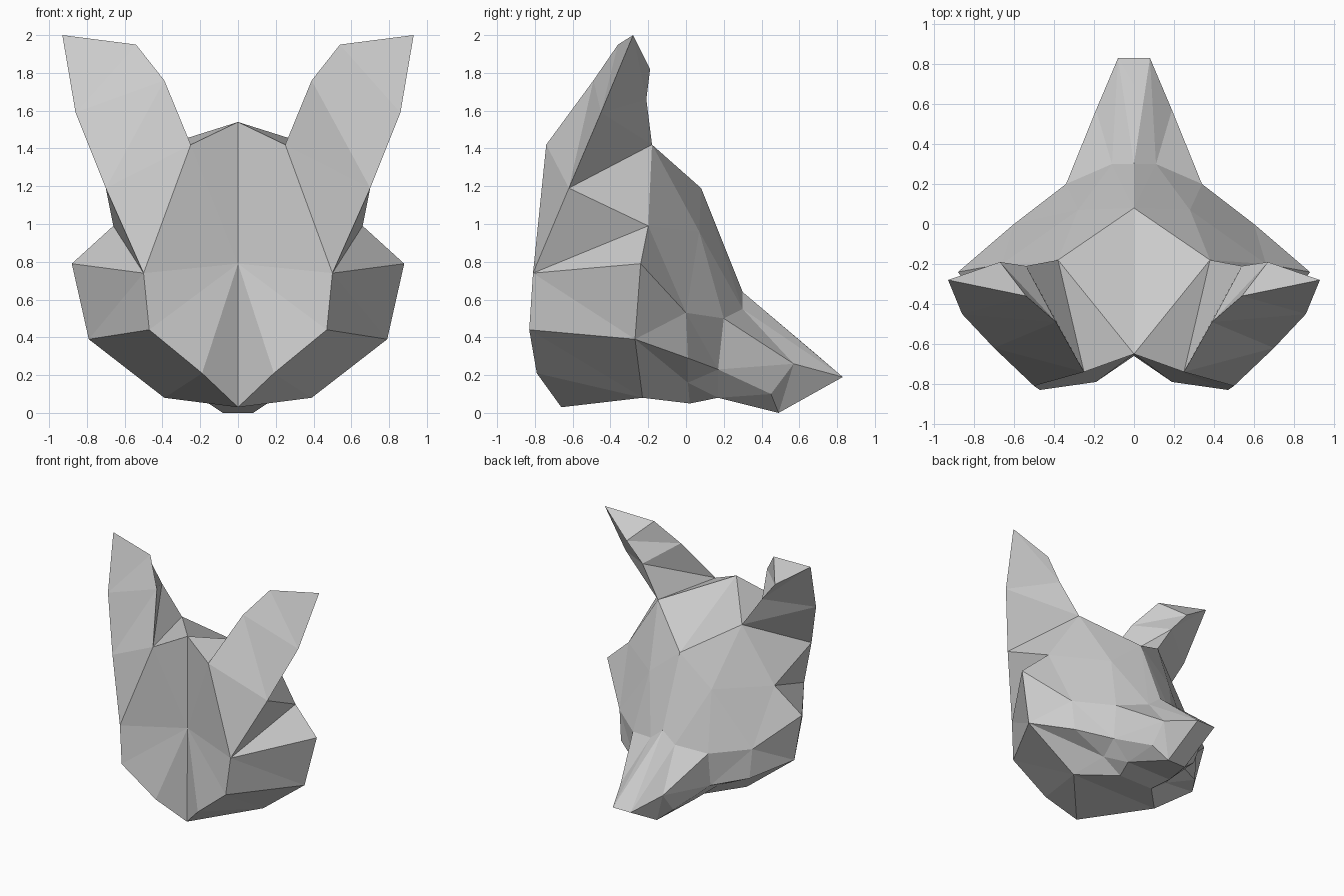
import bpy
import bmesh

cube = bpy.data.objects.get("Cube")
if cube:
    bpy.data.objects.remove(cube)

grey = bpy.data.materials.new("plain grey")
grey.use_nodes = True
grey.diffuse_color = (0.6, 0.6, 0.6, 1)
shader = grey.node_tree.nodes["Principled BSDF"]
shader.inputs["Base Color"].default_value = grey.diffuse_color
shader.inputs["Roughness"].default_value = 0.8


def stitch(bm, first, second, steps):
    """Zip two profiles with triangles; each step names the profile that advances."""
    a = [bm.verts.new(p) for p in first]
    b = [bm.verts.new(p) for p in second]
    i = j = 0
    for step in steps:
        if step == "a":
            bm.faces.new((a[i], a[i + 1], b[j]))
            i += 1
        else:
            bm.faces.new((a[i], b[j + 1], b[j]))
            j += 1


def finish(bm, name):
    """Weld the half shape, then mirror it across the middle."""
    bmesh.ops.remove_doubles(bm, verts=bm.verts, dist=0.001)
    mesh = bpy.data.meshes.new(name)
    bm.to_mesh(mesh)
    bm.free()
    mesh.materials.append(grey)
    obj = bpy.data.objects.new(name, mesh)
    bpy.context.collection.objects.link(obj)
    mirror = obj.modifiers.new("mirror", "MIRROR")
    mirror.use_clip = True
    mirror.merge_threshold = 0.002
    return obj


# Ear base corners, shared with the head
ear_inner = (.25, -.74, 1.42)
ear_outer = (.70, -.62, 1.19)
ear_front = (.38, -.18, 1.42)

# Half profiles of the head, each from crown to throat
crown = (0, -.65, 1.54)
back_centre = (0, -.65, .79)
back_lower = [(.50, -.81, .74), (.47, -.83, .44), (.19, -.79, .21), (0, -.66, .03)]
cheek = [ear_front, (.66, -.20, .99), (.88, -.24, .79), (.79, -.27, .39),
         (.39, -.23, .08), (0, -.23, .08)]
face = [(0, .08, 1.19), (.28, .07, .96), (.60, 0, .53), (.58, .01, .29),
        (.30, .01, .16), (.15, .02, .05), (0, .02, .05)]
muzzle = [(0, .30, .64), (.11, .30, .55), (.34, .20, .50), (.34, .17, .23),
          (.20, .17, .08), (0, .17, .08)]
nose_corner = (.08, .83, .19)
nose_centre = (0, .83, .19)
bridge = (0, .69, .31)
lip = [(.19, .57, .26), (.20, .45, .10)]
chin = [(.08, .49, 0), (0, .49, 0)]

# Head: flat back, cheeks, face and muzzle
bm = bmesh.new()
stitch(bm, [back_centre], [crown, ear_inner] + back_lower, "bbbbb")
stitch(bm, [ear_inner], [ear_outer, back_lower[0]], "b")
stitch(bm, [crown, ear_inner, ear_outer] + back_lower, cheek, "aababbabaab")
stitch(bm, cheek, [crown] + face, "bbabaabbabab")
stitch(bm, face, muzzle, "bababaababa")
stitch(bm, muzzle, [bridge, nose_corner] + lip + chin, "babaababab")

# Nose tip and front of the chin
stitch(bm, [nose_corner] + lip, chin[:1], "aa")
stitch(bm, [bridge, nose_corner] + chin, [nose_centre], "aaa")
finish(bm, "head")

# Ears: three-sided sections (inner, outer, front edge) narrowing to a tip
base = [ear_inner, ear_outer, ear_front]
middle = [(.39, -.49, 1.76), (.86, -.45, 1.59), (.54, -.21, 1.66)]
top = [(.54, -.36, 1.95), (.93, -.28, 2), (.67, -.19, 1.82)]
bm = bmesh.new()
for low, high in ((base, middle), (middle, top)):
    stitch(bm, low + low[:1], high + high[:1], "ababab")
stitch(bm, top[:2], top[2:], "a")
finish(bm, "ears")
